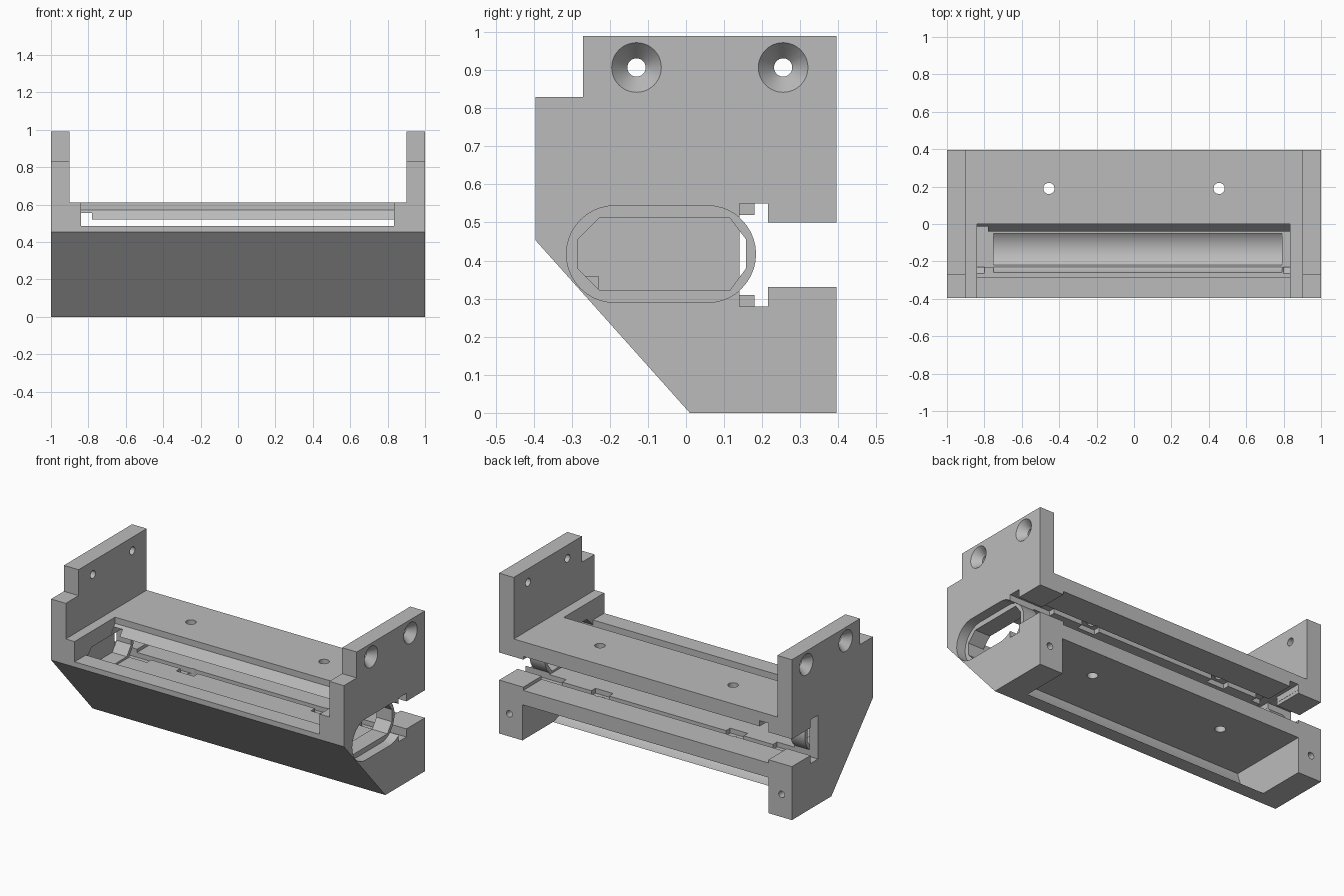
import bpy, bmesh, math

if "Cube" in bpy.data.objects:
    bpy.data.objects.remove(bpy.data.objects["Cube"])

grey = bpy.data.materials.new("plain grey")
grey.use_nodes = True
grey.diffuse_color = (0.5, 0.5, 0.5, 1)
grey.node_tree.nodes["Principled BSDF"].inputs["Base Color"].default_value = (0.5, 0.5, 0.5, 1)


def make(name, bm):
    bmesh.ops.recalc_face_normals(bm, faces=bm.faces)
    mesh = bpy.data.meshes.new(name)
    bm.to_mesh(mesh)
    bm.free()
    mesh.materials.append(grey)
    ob = bpy.data.objects.new(name, mesh)
    bpy.context.collection.objects.link(ob)
    return ob


def prism(name, profile, x0, x1):
    """Extrude a (y, z) outline along x."""
    bm = bmesh.new()
    face = bm.faces.new([bm.verts.new((x0, y, z)) for y, z in profile])
    out = bmesh.ops.extrude_face_region(bm, geom=[face])
    verts = [v for v in out["geom"] if isinstance(v, bmesh.types.BMVert)]
    bmesh.ops.translate(bm, verts=verts, vec=(x1 - x0, 0, 0))
    return make(name, bm)


def box(name, x0, x1, y0, y1, z0, z1):
    return prism(name, [(y0, z0), (y1, z0), (y1, z1), (y0, z1)], x0, x1)


def cone(name, at, axis, r1, r2, depth):
    """Cone or cylinder centred on a point, r1 at the low end of the axis."""
    bm = bmesh.new()
    bmesh.ops.create_cone(bm, cap_ends=True, segments=48, radius1=r1, radius2=r2, depth=depth)
    ob = make(name, bm)
    ob.location = at
    ob.rotation_euler = {"x": (0, math.pi / 2, 0), "y": (-math.pi / 2, 0, 0), "z": (0, 0, 0)}[axis]
    return ob


def arc(cy, cz, r, a0, a1, n=20):
    angles = [math.radians(a0 + (a1 - a0) * i / n) for i in range(n + 1)]
    return [(cy + r * math.cos(a), cz + r * math.sin(a)) for a in angles]


def combine(body, tool, operation="DIFFERENCE"):
    tool.hide_render = True
    mod = body.modifiers.new("bool", "BOOLEAN")
    mod.operation = operation
    mod.solver = "EXACT"
    mod.object = tool
    bpy.context.view_layer.objects.active = body
    bpy.ops.object.modifier_apply(modifier=mod.name)
    bpy.data.objects.remove(tool)


# Housing outline with the rear notch, extruded over the full width
body = prism("housing", [
    (0.01, 0), (0.395, 0), (0.395, 0.33), (0.215, 0.33), (0.215, 0.28), (0.14, 0.28),
    (0.14, 0.55), (0.215, 0.55), (0.215, 0.5), (0.395, 0.5), (0.395, 0.99),
    (-0.27, 0.99), (-0.27, 0.83), (-0.395, 0.83), (-0.395, 0.453)], -1, 1)

# Rounded socket collars that bulge into the notch
stadium = arc(0.057, 0.417, 0.127, -90, 90) + arc(-0.187, 0.417, 0.127, 90, 270)
for s in (-1, 1):
    combine(body, prism("collar", stadium, s * 0.8, s * 0.94), "UNION")

# Space between the ears
combine(body, box("ear_gap", -0.9, 0.9, -1, 1, 0.61, 1.2))

# Central channel: front lip, ledge, floor, grooves and bevelled upper plate
combine(body, prism("channel", [
    (-0.5, 0.485), (-0.285, 0.485), (-0.285, 0.36), (-0.23, 0.36), (-0.23, 0.31),
    (0.14, 0.31), (0.14, 0.28), (0.215, 0.28), (0.215, 0.31), (0.5, 0.31), (0.5, 0.52),
    (0.215, 0.52), (0.215, 0.55), (0.14, 0.55), (0.14, 0.52), (-0.04, 0.52),
    (0, 0.572), (0, 0.7), (-0.5, 0.7)], -0.84, 0.835))
combine(body, box("corner_relief", -0.839, -0.78, -0.2, 0.5, 0.5, 0.555))
combine(body, cone("floor_hollow", (0.02, -0.135, 0.415), "x", 0.135, 0.135, 1.54))

# Curved trough under the lower plate
combine(body, prism("trough", [(0.5, -0.1), (0.5, 0.22)]
                    + arc(0.15, 0.27, 0.275, 190.5, 259.5, 24) + [(0.1, -0.1)], -0.84, 0.84))

# Open socket on the left end, blind socket on the right end
octagon = [(-0.285, 0.38), (-0.227, 0.322), (0.115, 0.322), (0.158, 0.38),
           (0.158, 0.455), (0.115, 0.512), (-0.227, 0.512), (-0.285, 0.455)]
combine(body, prism("socket_recess", stadium, 0.94, 1.1))
combine(body, prism("socket_open", octagon, 0.8, 1.1))
combine(body, prism("socket_blind", octagon, -0.94, -0.8))

# Countersunk ear holes, plate holes and rear end holes
for s in (-1, 1):
    for y in (-0.13, 0.255):
        combine(body, cone("ear_hole", (s * 0.95, y, 0.907), "x", 0.024, 0.024, 0.3))
        wide, narrow = 0.066, 0.024
        radii = (narrow, wide) if s > 0 else (wide, narrow)
        combine(body, cone("countersink", (s * 0.976, y, 0.907), "x", *radii, 0.05))
    combine(body, cone("plate_hole", (s * 0.455, 0.19, 0.4), "z", 0.03, 0.03, 0.6))
    combine(body, cone("rear_hole", (s * 0.93, 0.395, 0.14), "y", 0.02, 0.02, 0.2))

# Tabs that interrupt the two grooves
for name, z in (("lower_tab", 0.28), ("upper_tab", 0.52)):
    for x0, x1 in ((-0.4, 0.4), (-0.72, -0.52), (0.52, 0.72)):
        box(name, x0, x1, 0.14, 0.18, z, z + 0.03)

# Smooth the round walls, keep the edges crisp
bpy.ops.object.select_all(action="DESELECT")
body.select_set(True)
bpy.context.view_layer.objects.active = body
bpy.ops.object.shade_smooth_by_angle(angle=math.radians(25))
